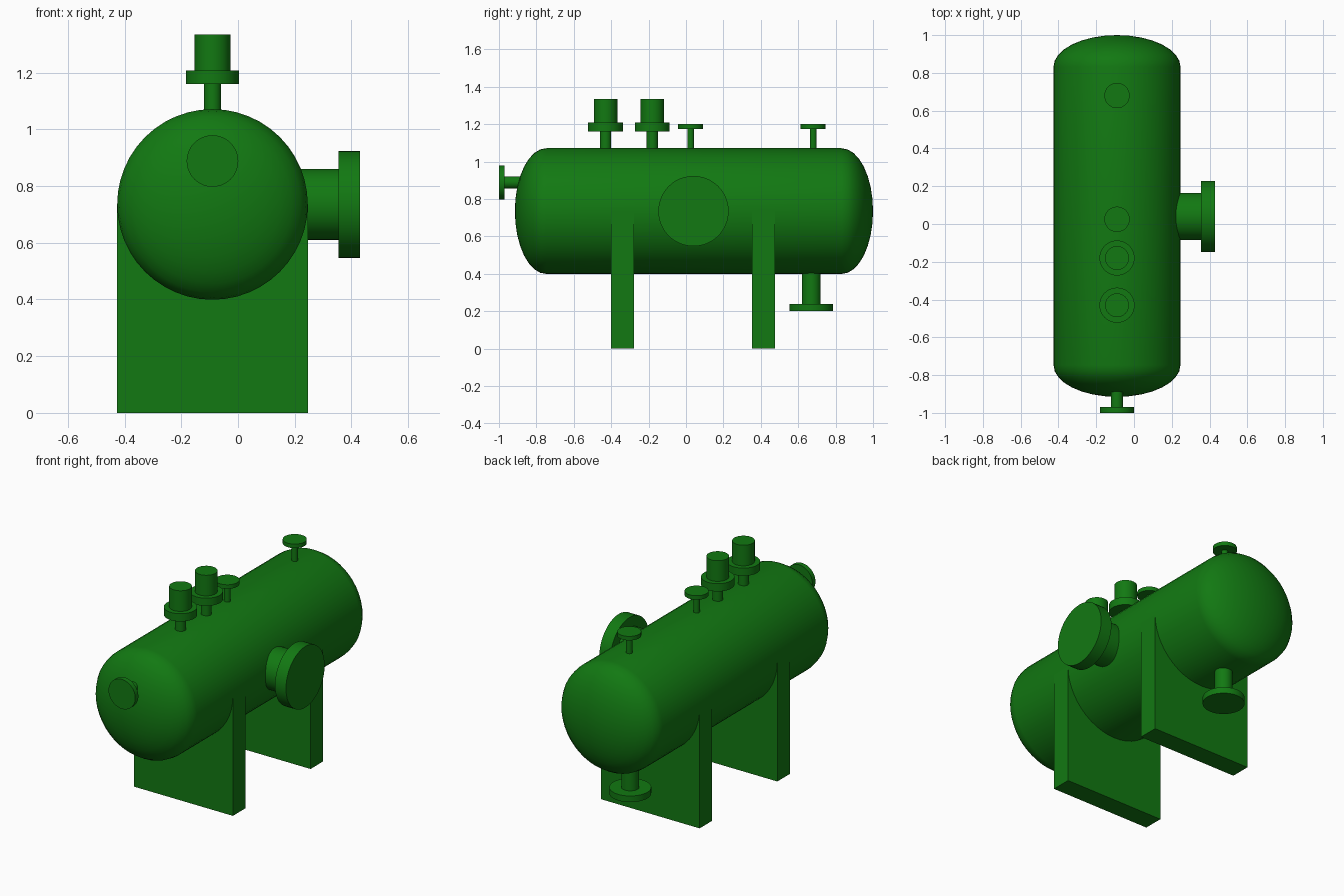
import bpy, bmesh
from math import sin, cos, pi, radians
from mathutils import Vector

cube = bpy.data.objects.get("Cube")
if cube:
    bpy.data.objects.remove(cube, do_unlink=True)

green = bpy.data.materials.new("green paint")
green.use_nodes = True
colour = (0.006, 0.19, 0.006, 1)
green.diffuse_color = colour
green.node_tree.nodes["Principled BSDF"].inputs["Base Color"].default_value = colour

CX, CZ, R = -0.09, 0.735, 0.336      # shell axis and radius
HEAD = R / 2                         # depth of the elliptical heads


def lathe(name, origin, axis, profile, segments=48):
    """Spin (distance, radius) pairs around an axis; zero radius closes to a point."""
    bm = bmesh.new()
    rings = []
    for d, r in profile:
        if r < 1e-6:
            rings.append([bm.verts.new((0, 0, d))])
        else:
            rings.append([bm.verts.new((r * cos(2 * pi * i / segments),
                                        r * sin(2 * pi * i / segments), d))
                          for i in range(segments)])
    for a, b in zip(rings, rings[1:]):
        for i in range(segments):
            j = (i + 1) % segments
            if len(a) == 1:
                bm.faces.new((a[0], b[j], b[i]))
            elif len(b) == 1:
                bm.faces.new((a[i], a[j], b[0]))
            else:
                bm.faces.new((a[i], a[j], b[j], b[i]))
    for ring, flip in ((rings[0], True), (rings[-1], False)):
        if len(ring) > 1:
            bm.faces.new(ring[::-1] if flip else ring)
    turn = Vector((0, 0, 1)).rotation_difference(Vector(axis)).to_matrix()
    bmesh.ops.rotate(bm, verts=bm.verts, matrix=turn)
    return finish(name, bm, origin)


def finish(name, bm, origin):
    mesh = bpy.data.meshes.new(name)
    bm.to_mesh(mesh)
    bm.free()
    mesh.materials.append(green)
    obj = bpy.data.objects.new(name, mesh)
    obj.location = origin
    bpy.context.collection.objects.link(obj)
    bpy.ops.object.select_all(action='DESELECT')
    bpy.context.view_layer.objects.active = obj
    obj.select_set(True)
    bpy.ops.object.shade_smooth_by_angle(angle=radians(35))
    return obj


def nozzle(name, origin, axis, *steps):
    """Stack of cylinders, each step (start, end, radius) along the axis."""
    profile = [(d, r) for start, end, r in steps for d in (start, end)]
    return lathe(name, origin, axis, profile)


# Shell with an elliptical head at each end
STEPS = 8
front, back = -0.915 + HEAD, 1.0 - HEAD
arc = [pi / 2 * i / STEPS for i in range(STEPS + 1)]
profile = [(front - HEAD * cos(t), R * sin(t)) for t in arc]
profile += [(back + HEAD * cos(t), R * sin(t)) for t in reversed(arc)]
lathe("vessel_shell", (CX, 0, CZ), (0, 1, 0), profile)

# Saddle supports
for name, y in (("front_saddle", -0.34), ("back_saddle", 0.415)):
    bm = bmesh.new()
    bmesh.ops.create_cube(bm, size=1)
    bmesh.ops.scale(bm, verts=bm.verts, vec=(2 * R, 0.122, CZ))
    finish(name, bm, (CX, y, CZ / 2))

# Capped valves on top
UP = (0, 0, 1)
for name, y in (("front_valve", -0.43), ("middle_valve", -0.18)):
    nozzle(name, (CX, y, 0), UP,
           (1.0, 1.16, 0.03), (1.16, 1.208, 0.093), (1.208, 1.335, 0.063))

# Small flanged nozzles on top
for name, y in (("middle_vent", 0.025), ("back_vent", 0.68)):
    nozzle(name, (CX, y, 0), UP, (1.0, 1.175, 0.018), (1.175, 1.2, 0.067))

# End inlet, side manway and bottom drain
nozzle("front_inlet", (CX, 0, 0.888), (0, -1, 0),
       (0.8, 0.97, 0.033), (0.97, 1.0, 0.091))
nozzle("side_manway", (0, 0.04, CZ), (1, 0, 0),
       (0.1, 0.355, 0.125), (0.355, 0.43, 0.188))
nozzle("bottom_drain", (CX, 0.67, 0), (0, 0, -1),
       (-0.5, -0.238, 0.05), (-0.238, -0.2, 0.117))
